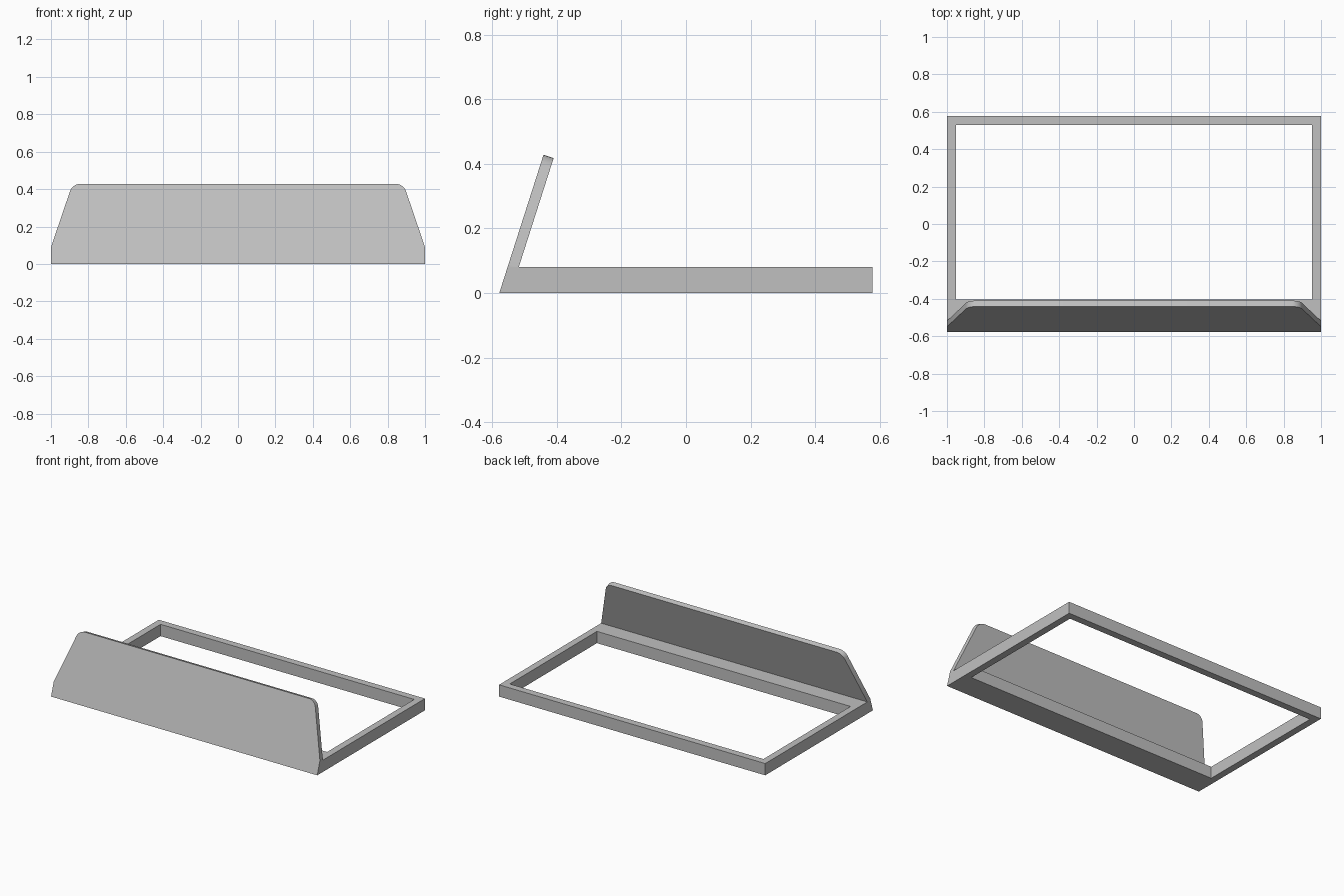
import bpy
import bmesh
import math
from mathutils import Vector

cube = bpy.data.objects.get("Cube")
if cube:
    bpy.data.objects.remove(cube, do_unlink=True)

grey = bpy.data.materials.new("plain grey")
grey.use_nodes = True
colour = (0.53, 0.53, 0.53, 1)
grey.diffuse_color = colour
grey.node_tree.nodes["Principled BSDF"].inputs["Base Color"].default_value = colour

HALF_Y = 0.578
HEIGHT = 0.08
UP = Vector((0, 0.137, 0.428)).normalized()   # direction up the leaning panel
INWARD = Vector((0, UP.z, -UP.y))             # through the panel thickness


def add_object(name, bm):
    bmesh.ops.recalc_face_normals(bm, faces=bm.faces)
    mesh = bpy.data.meshes.new(name)
    bm.to_mesh(mesh)
    bm.free()
    mesh.materials.append(grey)
    obj = bpy.data.objects.new(name, mesh)
    bpy.context.collection.objects.link(obj)
    return obj


# Base frame: four-sided rings joined top to bottom, front wall leaning back
def ring(bm, x, front, back, z):
    return [bm.verts.new((sx * x, y, z))
            for sx, y in ((-1, front), (1, front), (1, back), (-1, back))]


bm = bmesh.new()
lean = HEIGHT * UP.y / UP.z
loops = [
    ring(bm, 1, -HALF_Y, HALF_Y, 0),
    ring(bm, 1, -HALF_Y + lean, HALF_Y, HEIGHT),
    ring(bm, 0.953, -0.405, 0.53, HEIGHT),
    ring(bm, 0.953, -0.405, 0.53, 0),
]
for i, a in enumerate(loops):
    b = loops[(i + 1) % 4]
    for j in range(4):
        k = (j + 1) % 4
        bm.faces.new((a[j], a[k], b[k], b[j]))
add_object("base_frame", bm)

# Leaning panel: tapered outline with rounded top corners, given thickness
bm = bmesh.new()
foot = Vector((0, -HALF_Y, 0))
start = HEIGHT / UP.z
outline = [(1, start), (1, 0.094), (0.885, 0.449)]
outline += [(-x, s) for x, s in reversed(outline)]
verts = [bm.verts.new(foot + Vector((x, 0, 0)) + UP * s) for x, s in outline]
bm.faces.new(verts)
bmesh.ops.bevel(bm, geom=verts[2:4], offset=0.04, segments=6,
                profile=0.5, affect='VERTICES')
front = list(bm.faces)
result = bmesh.ops.extrude_face_region(bm, geom=front, use_keep_orig=True)
moved = [g for g in result["geom"] if isinstance(g, bmesh.types.BMVert)]
bmesh.ops.translate(bm, verts=moved, vec=INWARD * 0.033)
panel = add_object("front_panel", bm)

# Smooth only the rounded corners
bpy.context.view_layer.objects.active = panel
panel.select_set(True)
bpy.ops.object.shade_smooth_by_angle(angle=math.radians(30))
